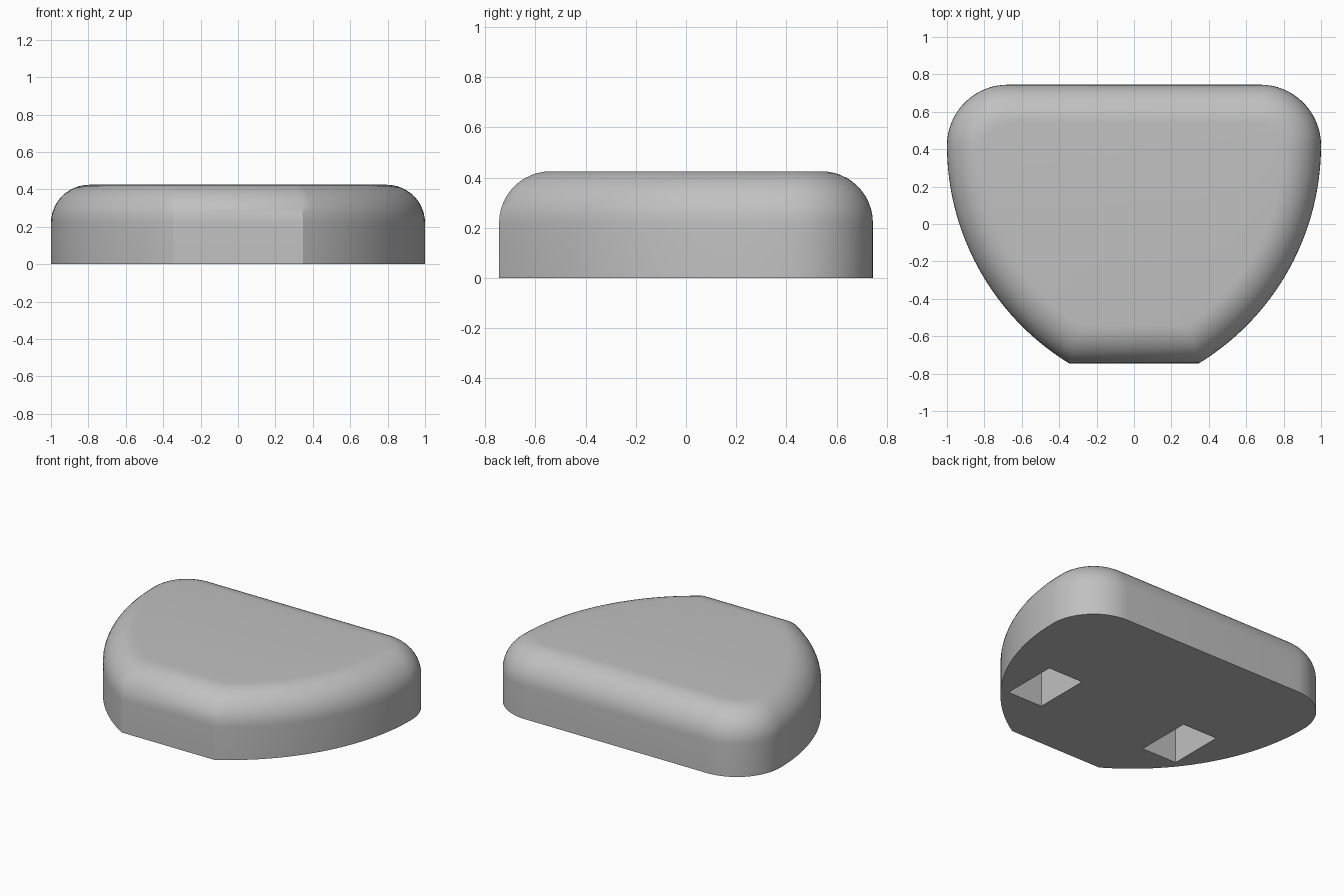
import bpy
import bmesh
from math import sin, cos, pi, radians, asin, sqrt

default = bpy.data.objects.get("Cube")
if default:
    bpy.data.objects.remove(default, do_unlink=True)

HEIGHT, ROUND = 0.425, 0.205        # total height, top edge radius
BACK, FRONT = 0.745, -0.745
CORNER = 0.325                      # back corner radius
SIDE = 1.366                        # side arc radius
ARC_Y = BACK - CORNER               # both arcs meet here

grey = bpy.data.materials.new("warm_free_grey")
grey.use_nodes = True
colour = (0.53, 0.53, 0.53, 1)
grey.diffuse_color = colour
grey.node_tree.nodes["Principled BSDF"].inputs["Base Color"].default_value = colour


def outline(inset):
    """Plan outline, moved inwards by the inset, counter-clockwise."""
    r_side, r_corner = SIDE - inset, CORNER - inset
    start = asin((FRONT + inset - ARC_Y) / r_side)
    half = []
    for i in range(25):
        a = start * (1 - i / 24)
        half.append((1 - SIDE + r_side * cos(a), ARC_Y + r_side * sin(a)))
    for i in range(1, 17):
        a = pi / 2 * i / 16
        half.append((1 - CORNER + r_corner * cos(a), ARC_Y + r_corner * sin(a)))
    return half + [(-x, y) for x, y in reversed(half)]


# Body: lofted rings, straight wall then quarter-round top edge
rings = [(0, 0)]
for i in range(13):
    a = pi / 2 * i / 12
    rings.append((ROUND * (1 - cos(a)), HEIGHT - ROUND + ROUND * sin(a)))

bm = bmesh.new()
loops = [[bm.verts.new((x, y, z)) for x, y in outline(d)] for d, z in rings]
count = len(loops[0])
for low, high in zip(loops, loops[1:]):
    for i in range(count):
        j = (i + 1) % count
        bm.faces.new((low[i], low[j], high[j], high[i]))
bm.faces.new(loops[-1])
bm.faces.new(reversed(loops[0]))
mesh = bpy.data.meshes.new("pad_body")
bm.to_mesh(mesh)
bm.free()
mesh.materials.append(grey)
body = bpy.data.objects.new("pad_body", mesh)
bpy.context.collection.objects.link(body)

# Two rectangular pockets in the underside
POCKET = (0.26, 0.385, 0.27)
for side in (-1, 1):
    bpy.ops.mesh.primitive_cube_add(size=1, location=(side * 0.535, -0.205, 0))
    cutter = bpy.context.object
    cutter.name = "pocket_cutter"
    cutter.hide_render = True
    cutter.scale = (POCKET[0], POCKET[1], POCKET[2] * 2)
    cutter.data.materials.append(grey)
    bpy.context.view_layer.update()
    cut = body.modifiers.new("pocket", "BOOLEAN")
    cut.operation = "DIFFERENCE"
    cut.solver = "EXACT"
    cut.object = cutter
    bpy.context.view_layer.objects.active = body
    bpy.ops.object.modifier_apply(modifier=cut.name)
    bpy.data.objects.remove(cutter, do_unlink=True)

# Smooth shading with crisp base and pocket edges
bpy.ops.object.select_all(action="DESELECT")
body.select_set(True)
bpy.context.view_layer.objects.active = body
bpy.ops.object.shade_smooth_by_angle(angle=radians(30))
